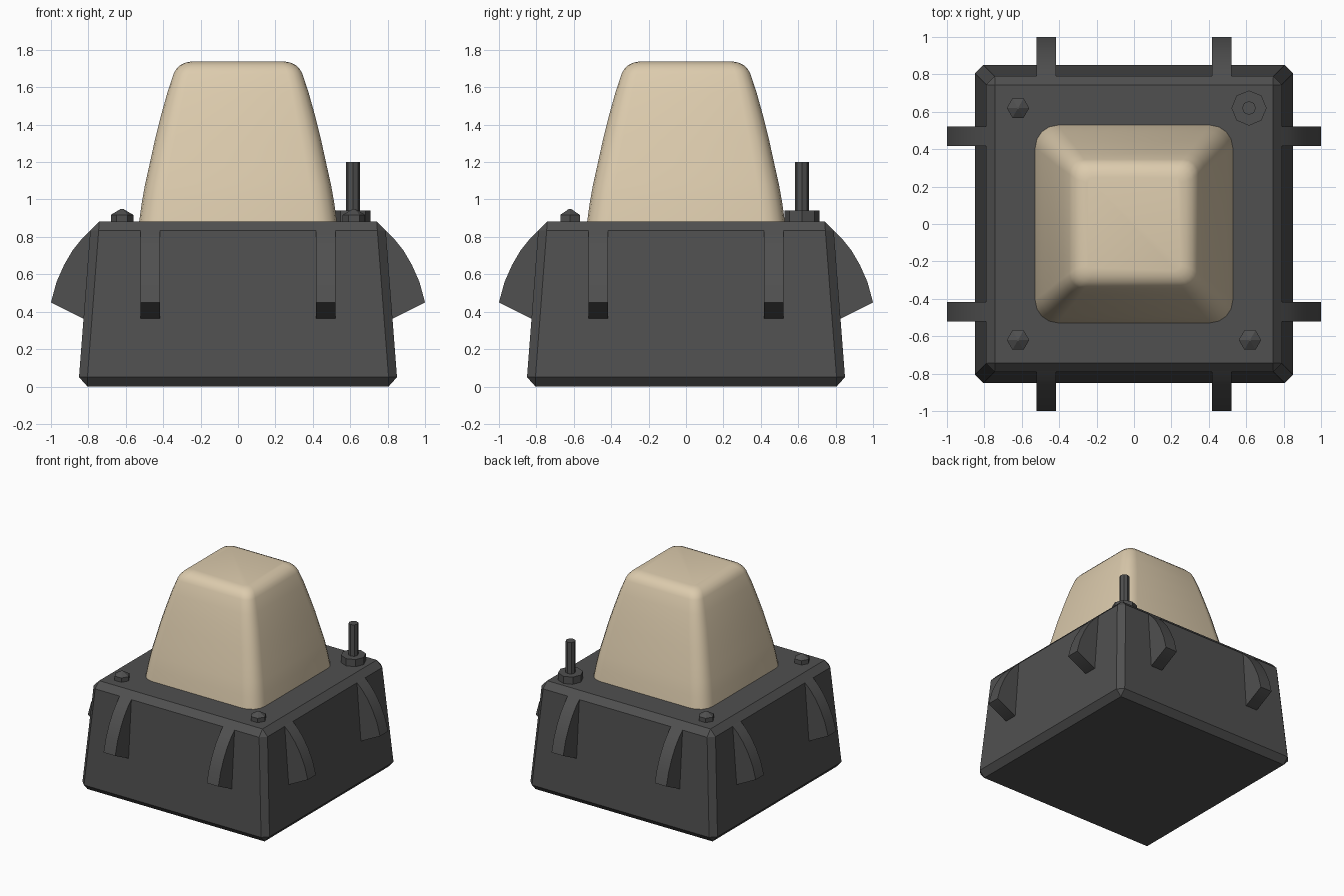
import bpy, bmesh, math
from mathutils import Matrix

if "Cube" in bpy.data.objects:
    bpy.data.objects.remove(bpy.data.objects["Cube"])

def material(name, rgb):
    m = bpy.data.materials.new(name)
    m.diffuse_color = (*rgb, 1)
    m.use_nodes = True
    m.node_tree.nodes["Principled BSDF"].inputs["Base Color"].default_value = m.diffuse_color
    return m

DARK = material("dark grey", (0.08, 0.08, 0.08))
BEIGE = material("beige", (0.72, 0.6, 0.42))

def finish(name, bm, mat, smooth=None):
    bmesh.ops.recalc_face_normals(bm, faces=bm.faces)
    mesh = bpy.data.meshes.new(name)
    bm.to_mesh(mesh)
    bm.free()
    mesh.materials.append(mat)
    ob = bpy.data.objects.new(name, mesh)
    bpy.context.collection.objects.link(ob)
    if smooth:
        bpy.ops.object.select_all(action='DESELECT')
        ob.select_set(True)
        bpy.context.view_layer.objects.active = ob
        bpy.ops.object.shade_smooth_by_angle(angle=math.radians(smooth))
    return ob

def loft(bm, rings):
    """Skin a stack of equal-length rings and cap both ends."""
    loops = [[bm.verts.new(p) for p in r] for r in rings]
    n = len(loops[0])
    for a, b in zip(loops, loops[1:]):
        for i in range(n):
            j = (i + 1) % n
            bm.faces.new((a[i], a[j], b[j], b[i]))
    bm.faces.new(loops[0][::-1])
    bm.faces.new(loops[-1])

def circle(x, y, z, r, n):
    return [(x + r * math.cos(math.tau * i / n), y + r * math.sin(math.tau * i / n), z)
            for i in range(n)]

def rounded_square(h, r, z, seg):
    pts = []
    for q in range(4):
        sx, sy = ((1, 1), (-1, 1), (-1, -1), (1, -1))[q]
        for k in range(seg + 1):
            a = math.pi / 2 * (q + k / seg)
            pts.append((sx * (h - r) + r * math.cos(a), sy * (h - r) + r * math.sin(a), z))
    return pts

# Tapered base block with chamfered edges
bm = bmesh.new()
for sx in (-1, 1):
    for sy in (-1, 1):
        for a, b, z in ((0.805, 0.805, 0), (0.85, 0.805, 0.05), (0.805, 0.85, 0.05),
                        (0.79, 0.745, 0.833), (0.745, 0.79, 0.833), (0.742, 0.742, 0.883)):
            bm.verts.new((sx * a, sy * b, z))
bmesh.ops.convex_hull(bm, input=bm.verts)
bmesh.ops.dissolve_limit(bm, angle_limit=math.radians(1), verts=bm.verts, edges=bm.edges)
finish("base_block", bm, DARK)

# Smooth rounded dome
bm = bmesh.new()
profile = [(0.53, 0.12, 0.87), (0.515, 0.12, 0.98), (0.497, 0.115, 1.08), (0.473, 0.11, 1.187),
           (0.444, 0.105, 1.32), (0.41, 0.1, 1.455), (0.378, 0.09, 1.57), (0.345, 0.08, 1.67),
           (0.332, 0.075, 1.695), (0.31, 0.07, 1.718), (0.28, 0.05, 1.732), (0.25, 0.03, 1.738)]
loft(bm, [rounded_square(h, r, z, 4) for h, r, z in profile])
finish("dome", bm, BEIGE, 40)

# Curved side fins, two on each side
fin = [(0.70, 0.84), (0.78, 0.843), (0.835, 0.79), (0.885, 0.727), (0.93, 0.65),
       (0.97, 0.56), (1.0, 0.45), (0.82, 0.36), (0.70, 0.36)]
for side in range(4):
    for s in (-1, 1):
        bm = bmesh.new()
        loft(bm, [[(x, s * 0.469 + w, z) for x, z in fin] for w in (-0.053, 0.053)])
        bm.transform(Matrix.Rotation(side * math.pi / 2, 4, 'Z'))
        finish("side_fin", bm, DARK, 30)

# Hexagonal corner bolts with pointed heads
for x, y in ((-1, -1), (1, -1), (-1, 1)):
    x, y = x * 0.62, y * 0.62
    bm = bmesh.new()
    loft(bm, [circle(x, y, 0.87, 0.06, 6), circle(x, y, 0.918, 0.06, 6),
              circle(x, y, 0.95, 0.006, 6)])
    finish("corner_bolt", bm, DARK)

# Antenna socket and rod on the back right corner
for name, r, top in (("antenna_socket", 0.094, 0.942), ("antenna_rod", 0.037, 1.2)):
    bm = bmesh.new()
    loft(bm, [circle(0.615, 0.62, 0.87, r, 8), circle(0.615, 0.62, top, r, 8)])
    finish(name, bm, DARK)
